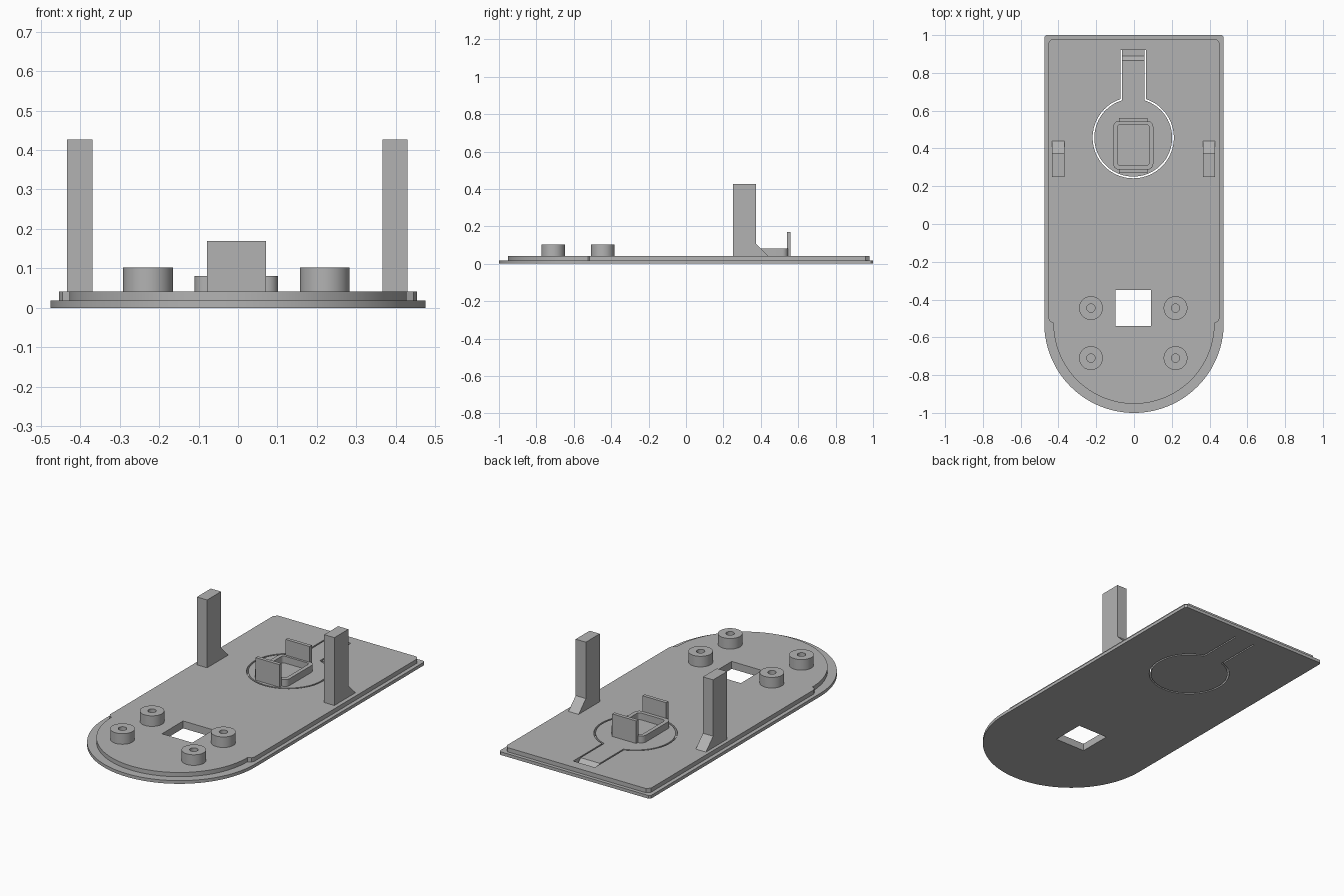
import bpy, bmesh
from math import sin, cos, pi, acos
from mathutils import Vector

if "Cube" in bpy.data.objects:
    bpy.data.objects.remove(bpy.data.objects["Cube"], do_unlink=True)

grey = bpy.data.materials.new("plain grey")
grey.use_nodes = True
colour = (0.45, 0.45, 0.45, 1)
grey.diffuse_color = colour
for node in grey.node_tree.nodes:
    if node.type == 'BSDF_PRINCIPLED':
        node.inputs["Base Color"].default_value = colour


def arc(cx, cy, r, a0, a1, n):
    return [(cx + r * cos(a0 + (a1 - a0) * i / n), cy + r * sin(a0 + (a1 - a0) * i / n))
            for i in range(n + 1)]


def circle(cx, cy, r, n=48):
    return arc(cx, cy, r, 0, 2 * pi, n)[:-1]


def rounded_rect(x0, x1, y0, y1, r):
    pts = []
    for k, (x, y) in enumerate([(x1 - r, y1 - r), (x0 + r, y1 - r), (x0 + r, y0 + r), (x1 - r, y0 + r)]):
        pts += arc(x, y, r, k * pi / 2, (k + 1) * pi / 2, 6)
    return pts


def rect(x0, x1, y0, y1):
    return [(x0, y0), (x1, y0), (x1, y1), (x0, y1)]


def prism(name, pts, lo, hi, axis='z'):
    """Extrude a profile: (x, y) along z, or (y, z) along x."""
    bm = bmesh.new()
    place = (lambda p, h: Vector((p[0], p[1], h))) if axis == 'z' else (lambda p, h: Vector((h, p[0], p[1])))
    low = [bm.verts.new(place(p, lo)) for p in pts]
    high = [bm.verts.new(place(p, hi)) for p in pts]
    bm.faces.new(low[::-1])
    bm.faces.new(high)
    for i in range(len(pts)):
        j = (i + 1) % len(pts)
        bm.faces.new((low[i], low[j], high[j], high[i]))
    bmesh.ops.recalc_face_normals(bm, faces=bm.faces)
    mesh = bpy.data.meshes.new(name)
    bm.to_mesh(mesh)
    bm.free()
    mesh.materials.append(grey)
    ob = bpy.data.objects.new(name, mesh)
    bpy.context.collection.objects.link(ob)
    return ob


def cut(ob, *cutter):
    """Subtract a prism from an object and discard the cutter."""
    tool = prism("cutter", *cutter)
    tool.hide_render = True
    mod = ob.modifiers.new("cut", 'BOOLEAN')
    mod.operation, mod.solver, mod.object = 'DIFFERENCE', 'EXACT', tool
    bpy.context.view_layer.objects.active = ob
    bpy.ops.object.modifier_apply(modifier=mod.name)
    bpy.data.objects.remove(tool, do_unlink=True)


STEP, TOP = 0.018, 0.042
CX, CY = -0.004, 0.457     # centre of the spring button
parts = []

# Lower plate: straight sides, round front
lower = prism("lower_plate", arc(0, -0.525, 0.475, pi, 2 * pi, 64)
              + [(0.475, 0.99), (0.465, 1), (-0.465, 1), (-0.475, 0.99)], 0, STEP)

# Raised inner plate with a shoulder where the round front begins
side = [(0.445, -0.516), (0.453, -0.5), (0.453, 0.96), (0.435, 0.98)]
upper = prism("upper_plate", arc(0, -0.525, 0.427, pi, 2 * pi, 64) + side
              + [(-x, y) for x, y in reversed(side)], STEP, TOP)


# Keyhole slot that frees the spring tongue, and the square window
def keyhole(r, half):
    a = acos(half / r)
    return [(CX + half, 0.92)] + arc(CX, CY, r, a, -pi - a, 72) + [(CX - half, 0.92)]


slot = keyhole(0.215, 0.068) + keyhole(0.206, 0.06)[::-1]
for plate in (lower, upper):
    cut(plate, slot, -0.1, 0.2)
    cut(plate, rect(-0.099, 0.091, -0.54, -0.35), -0.1, 0.2)
    parts.append(plate)

# Sloped hinge notch at the root of the tongue
cut(upper, [(0.865, TOP), (0.89, STEP), (0.89, 0.01), (0.92, 0.01), (0.92, 0.06), (0.865, 0.06)],
    CX - 0.064, CX + 0.064, 'x')

# Screw bosses
for x, side_name in ((-0.228, "right"), (0.22, "left")):
    for y, end in ((-0.71, "front"), (-0.445, "rear")):
        boss = prism(f"{end}_{side_name}_boss", circle(x, y, 0.063), TOP, 0.102)
        cut(boss, circle(x, y, 0.022, 32), 0, 0.2)
        parts.append(boss)

# Tall posts with a sloped foot behind
post = [(0.25, TOP), (0.44, TOP), (0.375, 0.107), (0.375, 0.427), (0.25, 0.427)]
for x, side_name in ((-0.401, "right"), (0.398, "left")):
    parts.append(prism(f"{side_name}_post", post, x - 0.032, x + 0.032, 'x'))

# Square frame on the button, with a tab at each end
frame = prism("button_frame", rounded_rect(-0.11, 0.102, 0.288, 0.545, 0.03), TOP, 0.081)
cut(frame, rounded_rect(-0.088, 0.08, 0.31, 0.527, 0.015), 0, 0.2)
parts.append(frame)
for name, y in (("front_tab", 0.27), ("rear_tab", 0.54)):
    parts.append(prism(name, rect(-0.079, 0.071, y, y + 0.02), TOP, 0.17))

# Smooth the round walls, keep the edges crisp
bpy.ops.object.select_all(action='DESELECT')
for ob in parts:
    ob.select_set(True)
bpy.context.view_layer.objects.active = lower
bpy.ops.object.shade_smooth_by_angle(angle=pi / 6)
